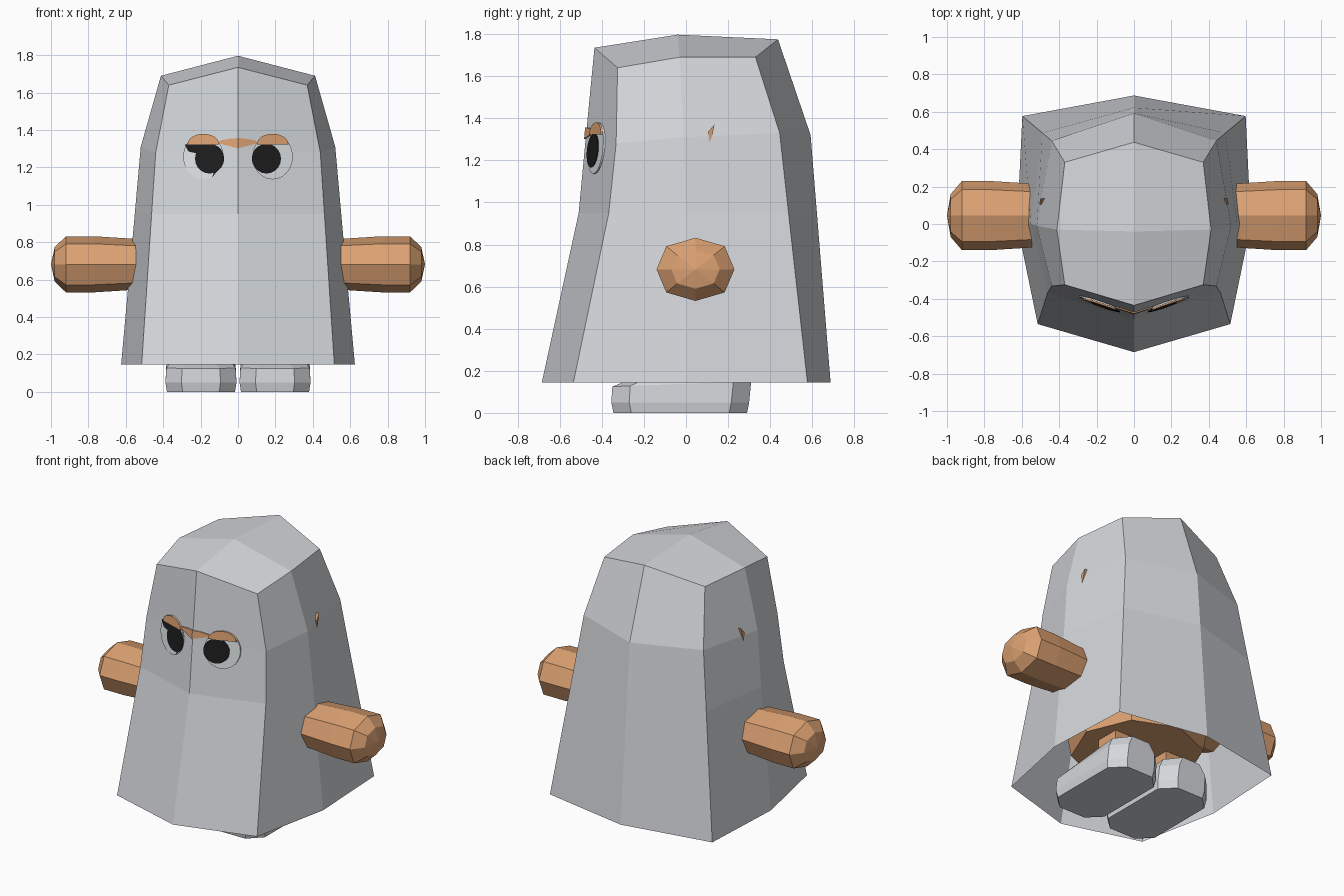
import bpy, bmesh, math
from mathutils import Vector

if "Cube" in bpy.data.objects:
    bpy.data.objects.remove(bpy.data.objects["Cube"])


def material(name, rgb):
    m = bpy.data.materials.new(name)
    m.diffuse_color = (*rgb, 1)
    m.use_nodes = True
    m.node_tree.nodes["Principled BSDF"].inputs["Base Color"].default_value = m.diffuse_color
    return m


SHEET = material("sheet grey", (0.66, 0.68, 0.71))
WHITE = material("eye white", (0.72, 0.75, 0.77))
ORANGE = material("skin orange", (0.72, 0.36, 0.17))
BLACK = material("pupil black", (0.012, 0.012, 0.012))


def loft(name, rings, mat, start=True, end=True, tip=None):
    """Skin a list of equal-length rings; optionally cap ends or close to a tip."""
    bm = bmesh.new()
    vs = [[bm.verts.new(p) for p in r] for r in rings]
    n = len(vs[0])
    for a, b in zip(vs, vs[1:]):
        for i in range(n):
            j = (i + 1) % n
            bm.faces.new((a[i], a[j], b[j], b[i]))
    if start:
        bm.faces.new(vs[0][::-1])
    if tip:
        t = bm.verts.new(tip)
        for i in range(n):
            bm.faces.new((vs[-1][i], vs[-1][(i + 1) % n], t))
    elif end:
        bm.faces.new(vs[-1])
    bmesh.ops.recalc_face_normals(bm, faces=bm.faces[:])
    me = bpy.data.meshes.new(name)
    bm.to_mesh(me)
    bm.free()
    me.materials.append(mat)
    ob = bpy.data.objects.new(name, me)
    bpy.context.collection.objects.link(ob)
    return ob


# Sheet: eight-point rings, listed as front, front corner, side, back corner, back
def sheet_ring(front, fcorner, side, bcorner, back):
    half = [fcorner, side, bcorner]
    return [front] + half + [back] + [(-x, y, z) for x, y, z in half[::-1]]


sheet_rings = [
    sheet_ring((0, -0.685, 0.145), (0.515, -0.535, 0.145), (0.625, 0.0, 0.145),
               (0.597, 0.577, 0.145), (0, 0.687, 0.145)),
    sheet_ring((0, -0.51, 0.95), (0.462, -0.367, 0.95), (0.552, 0.0, 0.95),
               (0.49, 0.487, 0.95), (0, 0.622, 0.95)),
    sheet_ring((0, -0.477, 1.30), (0.44, -0.332, 1.28), (0.52, -0.01, 1.31),
               (0.44, 0.445, 1.33), (0, 0.592, 1.32)),
    sheet_ring((0, -0.435, 1.735), (0.37, -0.325, 1.64), (0.412, -0.03, 1.69),
               (0.37, 0.33, 1.69), (0, 0.437, 1.775)),
]
sheet = loft("sheet", sheet_rings, SHEET, start=False, end=False)

# Sheet crown: four quads meeting at the peak
bm = bmesh.new()
bm.from_mesh(sheet.data)
bm.verts.ensure_lookup_table()
rim = bm.verts[24:32]
peak = bm.verts.new((0, -0.04, 1.797))
for i in range(0, 8, 2):
    a, b, c = rim[i], rim[(i + 1) % 8], rim[(i + 2) % 8]
    if i in (0, 4):
        bm.faces.new((a, b, c, peak))
    else:
        bm.faces.new((a, b, c, peak))
bmesh.ops.recalc_face_normals(bm, faces=bm.faces[:])
bm.to_mesh(sheet.data)
bm.free()


# Hidden body under the sheet
def oval(rx, ry, z, cy=0.0):
    return [(rx * math.cos(k * math.pi / 4), cy + ry * math.sin(k * math.pi / 4), z)
            for k in range(8)]


loft("body", [oval(0.40, 0.40, 0.32, 0.03), oval(0.43, 0.43, 0.5, 0.03),
              oval(0.40, 0.36, 1.25, 0.03), oval(0.28, 0.26, 1.55, 0.02)], ORANGE)

# Arms, shoes, legs and side nubs on both sides
OCT = [(0, 1), (0.75, 0.73), (1, 0), (0.75, -0.73),
       (0, -1), (-0.75, -0.73), (-1, 0), (-0.75, 0.73)]


def arm_ring(s, x, ry, rz):
    return [(s * x, 0.045 + ry * a, 0.682 + rz * b) for a, b in OCT]


def shoe_ring(cx, z, y0, y1, w, toe_drop=0.0):
    c = 0.085
    pts = [(-w + c, y0), (w - c, y0), (w, y0 + c), (w, y1 - c),
           (w - c, y1), (-w + c, y1), (-w, y1 - c), (-w, y0 + c)]
    return [(cx + x, y, z - toe_drop * (y1 - y) / (y1 - y0)) for x, y in pts]


for s, side in ((1, "right"), (-1, "left")):
    loft(side + "_arm", [arm_ring(s, 0.40, 0.16, 0.125), arm_ring(s, 0.55, 0.171, 0.136),
                         arm_ring(s, 0.77, 0.185, 0.15), arm_ring(s, 0.92, 0.185, 0.15),
                         arm_ring(s, 0.98, 0.115, 0.092)], ORANGE, tip=(s * 1.0, 0.045, 0.682))
    cx = s * 0.198
    loft(side + "_shoe", [shoe_ring(cx, 0.0, -0.345, 0.29, 0.182),
                          shoe_ring(cx, 0.05, -0.355, 0.30, 0.19),
                          shoe_ring(cx, 0.15, -0.35, 0.31, 0.185, 0.025),
                          shoe_ring(cx, 0.22, -0.24, 0.30, 0.15, 0.05)], SHEET)
    loft(side + "_leg", [[(cx + a * 0.08, 0.08 + b * 0.08, z)
                          for a, b in ((-1, -1), (1, -1), (1, 1), (-1, 1))]
                         for z in (0.17, 0.36)], ORANGE)
    nub = [(0.105, 1.335), (0.112, 1.285), (0.125, 1.32), (0.135, 1.37)]
    loft(side + "_nub", [[(s * (x - 0.15 * (y - 0.12)), y, z) for y, z in nub]
                         for x in (0.47, 0.503)], ORANGE)


# Face plates: outlines in x and z laid on the slanted front panels
def front_y(x, z):
    return -0.51 + 0.0955 * (z - 0.95) + 0.33 * abs(x)


def plate(name, outline, mat, low, high):
    loft(name, [[(x, front_y(x, z) - d, z) for x, z in outline] for d in (low, high)], mat)


def arc(cx, cz, rx, rz, a0, a1, n):
    return [(cx + rx * math.cos(math.radians(a0 + (a1 - a0) * k / n)),
             cz + rz * math.sin(math.radians(a0 + (a1 - a0) * k / n))) for k in range(n + 1)]


for s, side in ((1, "right"), (-1, "left")):
    cx = s * 0.185
    plate(side + "_eye", arc(cx, 1.257, 0.108, 0.121, 0, 345, 23), WHITE, 0.002, 0.010)
    plate(side + "_pupil", arc(s * 0.152, 1.247, 0.078, 0.08, 0, 342, 19), BLACK, 0.010, 0.014)
    plate(side + "_eyelid", arc(cx, 1.322, 0.085, 0.058, 0, 180, 12), ORANGE, 0.011, 0.020)
    plate(side + "_brow", [(0, 1.302), (s * 0.10, 1.328), (s * 0.10, 1.342), (s * 0.05, 1.353),
                           (0, 1.357)], ORANGE, 0.001, 0.008)

# Dark slivers at the edge of one eye
plate("left_eye_shadow", [(-0.285, 1.322), (-0.265, 1.285), (-0.20, 1.27), (-0.12, 1.322)],
      BLACK, 0.010, 0.0135)
plate("left_eye_corner", [(-0.14, 1.147), (-0.09, 1.20), (-0.085, 1.235), (-0.12, 1.19)],
      BLACK, 0.010, 0.0135)
